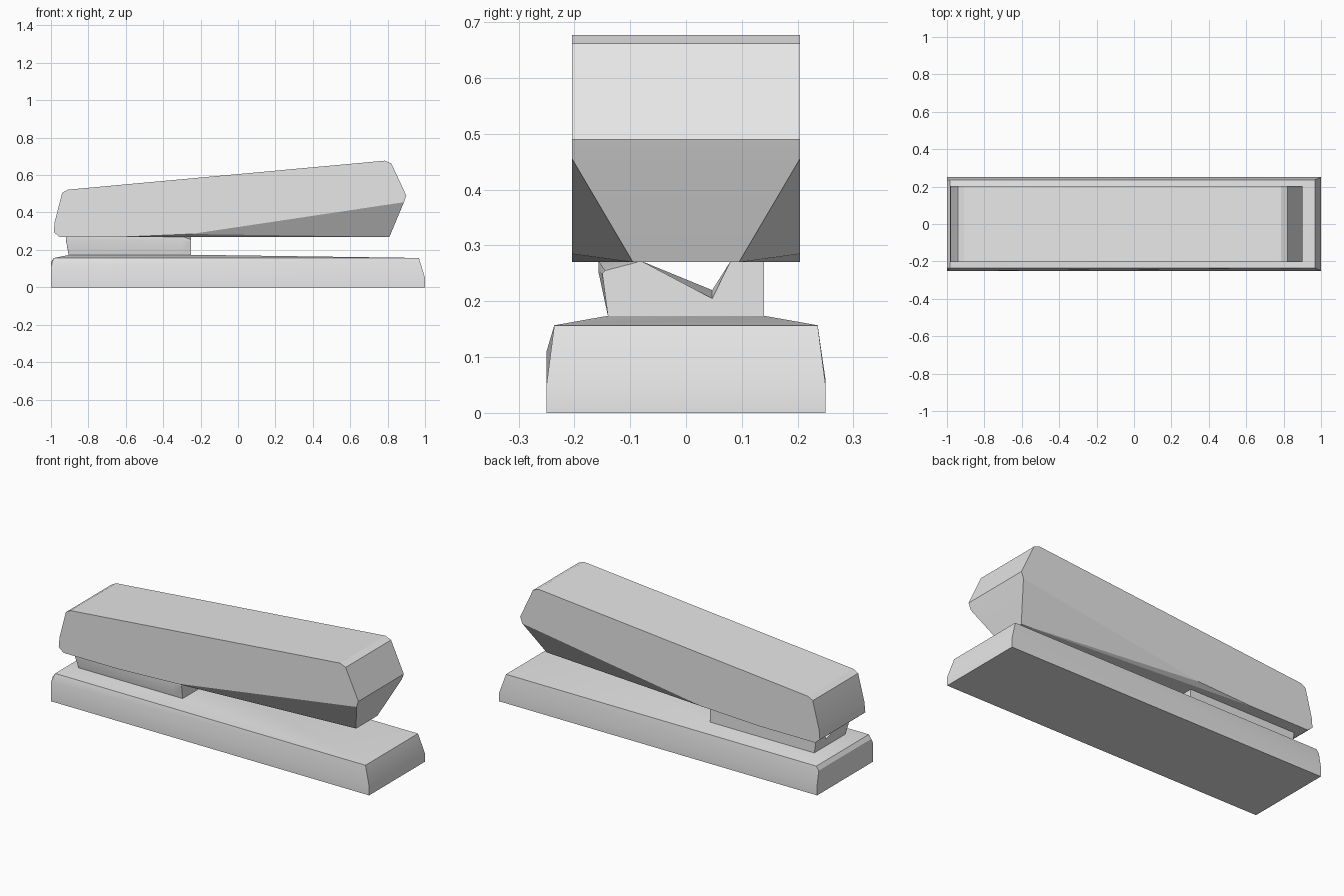
import bpy, bmesh, math

if "Cube" in bpy.data.objects:
    bpy.data.objects.remove(bpy.data.objects["Cube"])

grey = bpy.data.materials.new("plain grey")
grey.diffuse_color = (0.8, 0.8, 0.8, 1)
grey.use_nodes = True
grey.node_tree.nodes["Principled BSDF"].inputs["Base Color"].default_value = grey.diffuse_color


def finish(name, bm):
    bmesh.ops.recalc_face_normals(bm, faces=bm.faces[:])
    mesh = bpy.data.meshes.new(name)
    bm.to_mesh(mesh)
    bm.free()
    mesh.materials.append(grey)
    obj = bpy.data.objects.new(name, mesh)
    bpy.context.collection.objects.link(obj)
    bpy.ops.object.select_all(action='DESELECT')
    obj.select_set(True)
    bpy.context.view_layer.objects.active = obj
    bpy.ops.object.shade_smooth_by_angle(angle=math.radians(20))
    return obj


def hull(name, points):
    """Faceted convex body wrapped around the given corners."""
    bm = bmesh.new()
    for p in points:
        bm.verts.new(p)
    res = bmesh.ops.convex_hull(bm, input=bm.verts[:])
    loose = {g for g in res["geom_interior"] + res["geom_unused"]
             if isinstance(g, bmesh.types.BMVert)}
    bmesh.ops.delete(bm, geom=list(loose), context='VERTS')
    bmesh.ops.dissolve_limit(bm, angle_limit=math.radians(0.5),
                             verts=bm.verts[:], edges=bm.edges[:])
    return finish(name, bm)


def mirrored(points):
    return [(x, s * y, z) for x, y, z in points for s in (-1, 1)]


# Base: rectangular foot, bevelled rim and slightly raised deck under the neck
base = mirrored([
    (-1, 0.25, 0), (1, 0.25, 0),
    (1, 0.25, 0.05), (-1, 0.236, 0.135),
    (-0.985, 0.236, 0.157), (0.967, 0.236, 0.157),
    (-0.9, 0.14, 0.174), (-0.25, 0.14, 0.174),
])
base += [(-1, -0.25, 0.11), (-1, 0.25, 0.06)]
hull("base", base)

# Arm: wedge-shaped lever whose underside narrows towards the nose
hull("arm", mirrored([
    (-0.955, 0.204, 0.27), (-0.985, 0.204, 0.295), (-0.98, 0.204, 0.35),
    (-0.94, 0.204, 0.505), (-0.91, 0.204, 0.522),
    (0.785, 0.204, 0.677), (0.82, 0.204, 0.662),
    (0.9, 0.204, 0.49), (0.887, 0.204, 0.455),
    (0.81, 0.095, 0.27), (-0.25, 0.204, 0.285), (-0.6, 0.204, 0.27),
]))

# Neck: lofted block with an open V groove along its top
rear = [(-0.14, 0.174), (-0.157, 0.253), (-0.157, 0.272), (-0.08, 0.272),
        (0.047, 0.22), (0.08, 0.272), (0.14, 0.272), (0.14, 0.174)]
nose = [(-0.14, 0.174), (-0.15, 0.25), (-0.145, 0.255), (-0.08, 0.272),
        (0.047, 0.205), (0.08, 0.272), (0.14, 0.272), (0.14, 0.174)]
bm = bmesh.new()
rings = []
for x, section, lean in ((-0.905, rear, 0.015), (-0.3, rear, 0), (-0.25, nose, 0)):
    rings.append([bm.verts.new((x - lean * min(1, (z - 0.174) / 0.076), y, z))
                  for y, z in section])
for a, b in zip(rings, rings[1:]):
    for i in range(8):
        j = (i + 1) % 8
        bm.faces.new((a[i], a[j], b[j], b[i]))
bm.faces.new(rings[0][::-1])
bm.faces.new(rings[-1])
finish("neck", bm)
